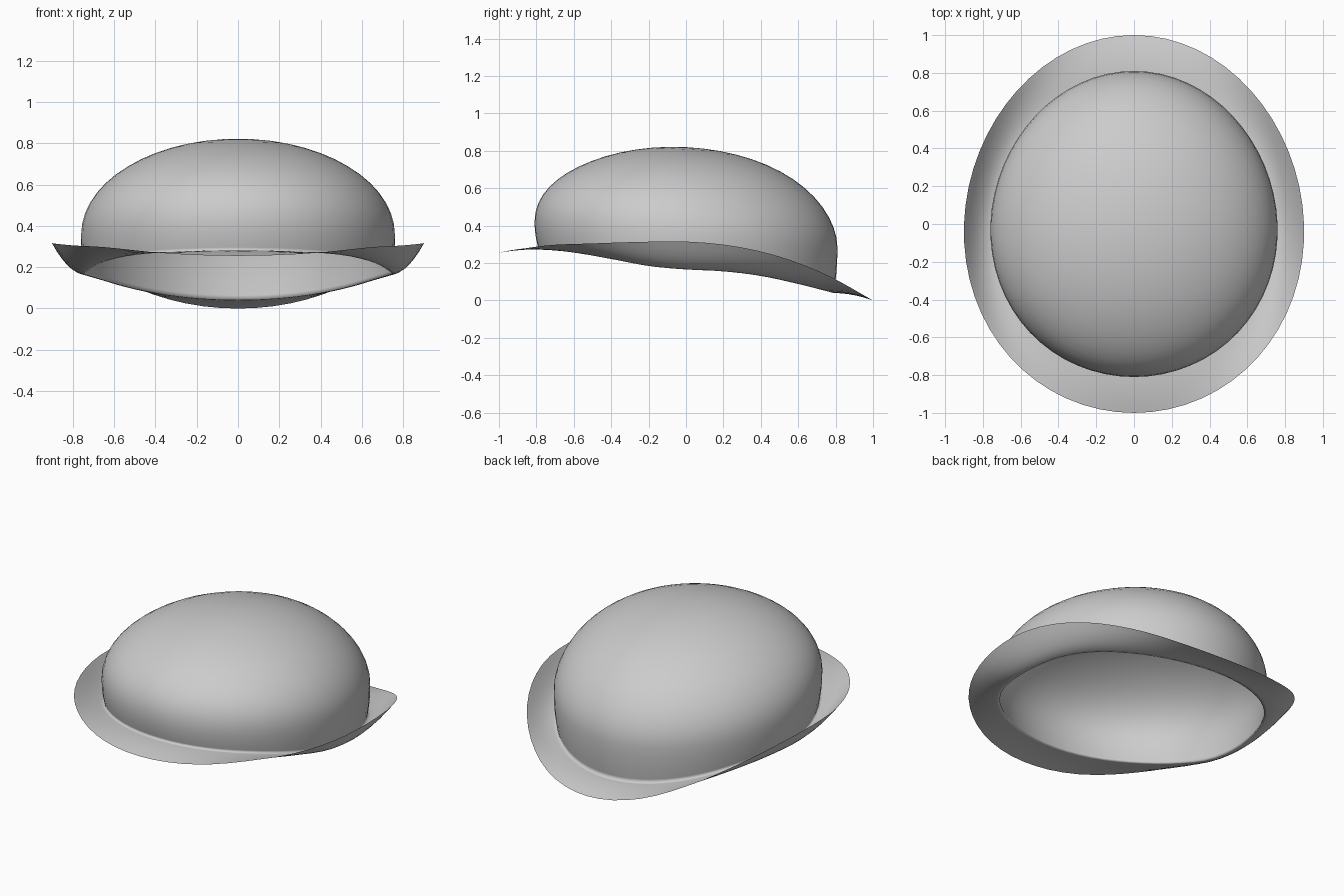
import bpy, bmesh, math

if "Cube" in bpy.data.objects:
    bpy.data.objects.remove(bpy.data.objects["Cube"])

SEG = 64
# heights from front (-y) to back (+y), evenly spaced
SEAM_Z = [0.282, 0.258, 0.222, 0.184, 0.166, 0.156, 0.132, 0.09, 0.04]
EDGE_Z = [0.255, 0.294, 0.305, 0.313, 0.315, 0.292, 0.235, 0.138, 0.0]


def sample(table, s):
    """Smooth (Catmull-Rom) lookup, s from -1 to 1."""
    p = (s + 1) / 2 * (len(table) - 1)
    i = max(0, min(int(p), len(table) - 2))
    f = p - i
    b, c = table[i], table[i + 1]
    a = table[i - 1] if i > 0 else 2 * b - c
    d = table[i + 2] if i + 2 < len(table) else 2 * c - b
    return b + 0.5 * f * (c - a + f * (2 * a - 5 * b + 4 * c - d + f * (3 * (b - c) + d - a)))


def oval(rx, ry, a):
    """Slightly egg-shaped outline, a touch wider at the front."""
    return rx * math.cos(a) * (1 - 0.04 * math.sin(a)), ry * math.sin(a)


def crown_z(r, y):
    tilt = 0.05 + 0.037 * r ** 4
    return 0.35 + 0.47 * math.sqrt(max(0, 1 - r * r)) - tilt * y


def brim_ring(t):
    def point(a):
        s = math.sin(a)
        x, y = oval(0.745 + 0.155 * t, 0.79 + 0.21 * t, a)
        zi, zo = sample(SEAM_Z, s), sample(EDGE_Z, s)
        return x, y, zi + (zo - zi) * t ** 1.9
    return point


def wall_ring(t):
    def point(a):
        k = 1 - (1 - t) ** 2
        x, y = oval(0.745 + 0.015 * k, 0.79 + 0.02 * k, a)
        zi = sample(SEAM_Z, math.sin(a))
        return x, y, zi + (crown_z(1, 0.81 * math.sin(a)) - zi) * t
    return point


def dome_ring(r):
    def point(a):
        x, y = oval(0.76 * r, 0.81 * r, a)
        return x, y, crown_z(r, y)
    return point


# rings run from brim edge, down the brim curl, up the wall and over the dome
rings = [brim_ring(t) for t in (1, 0.85, 0.7, 0.55, 0.4, 0.25, 0.1, 0)]
rings += [wall_ring(t) for t in (0.1, 0.4, 0.7)]
rings += [dome_ring(math.cos(math.pi / 2 * i / 14)) for i in range(14)]

bm = bmesh.new()
angles = [2 * math.pi * j / SEG for j in range(SEG)]
rows = [[bm.verts.new(f(a)) for a in angles] for f in rings]
for lo, hi in zip(rows, rows[1:]):
    for j in range(SEG):
        k = (j + 1) % SEG
        bm.faces.new((lo[j], lo[k], hi[k], hi[j]))
tip = bm.verts.new((0, 0, 0.82))
for j in range(SEG):
    bm.faces.new((rows[-1][j], rows[-1][(j + 1) % SEG], tip))

mesh = bpy.data.meshes.new("bowler_hat")
bm.to_mesh(mesh)
bm.free()
for p in mesh.polygons:
    p.use_smooth = True
hat = bpy.data.objects.new("bowler_hat", mesh)
bpy.context.collection.objects.link(hat)

# one plain felt colour
felt = bpy.data.materials.new("light grey felt")
felt.diffuse_color = (0.6, 0.6, 0.6, 1)
felt.use_nodes = True
felt.node_tree.nodes["Principled BSDF"].inputs["Base Color"].default_value = felt.diffuse_color
mesh.materials.append(felt)
